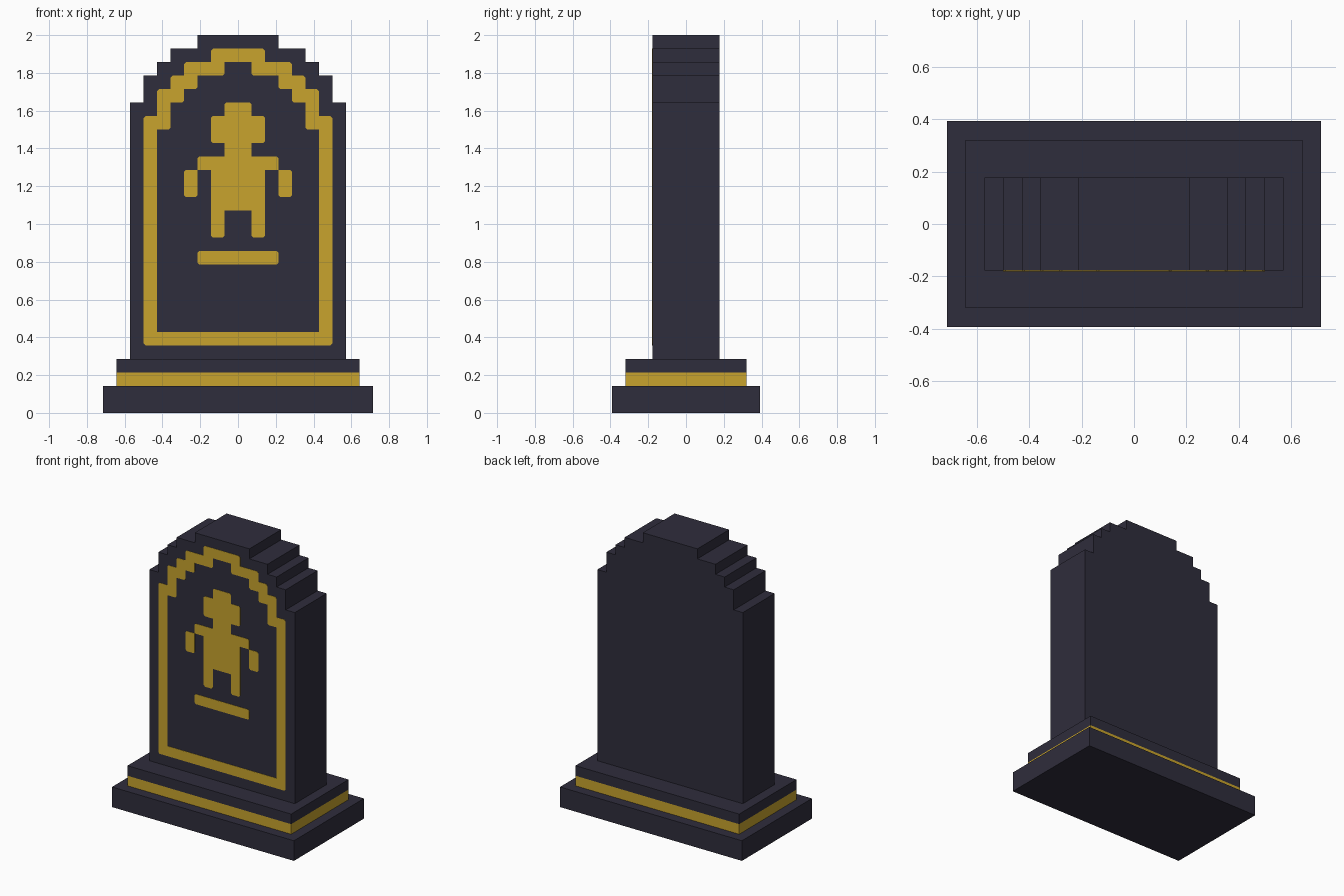
import bpy
import bmesh
from mathutils import Matrix

cube = bpy.data.objects.get("Cube")
if cube:
    bpy.data.objects.remove(cube, do_unlink=True)

U = 1 / 14           # one block of the stepped design
FRONT = -2.5 * U     # front surface of the slab


def material(name, color):
    m = bpy.data.materials.new(name)
    m.use_nodes = True
    m.diffuse_color = color
    m.node_tree.nodes["Principled BSDF"].inputs["Base Color"].default_value = color
    return m


STONE = material("dark stone", (0.0284, 0.0262, 0.0452, 1))
GOLD = material("gold", (0.578, 0.371, 0.026, 1))


def finish(name, bm, *mats):
    bmesh.ops.recalc_face_normals(bm, faces=bm.faces)
    mesh = bpy.data.meshes.new(name)
    bm.to_mesh(mesh)
    bm.free()
    for m in mats:
        mesh.materials.append(m)
    obj = bpy.data.objects.new(name, mesh)
    bpy.context.collection.objects.link(obj)
    return obj


def box(half_x, half_y, z0, z1):
    bm = bmesh.new()
    size = (2 * half_x * U, 2 * half_y * U, (z1 - z0) * U)
    place = Matrix.Translation((0, 0, (z0 + z1) / 2 * U))
    bmesh.ops.create_cube(bm, size=1, matrix=place @ Matrix.Diagonal((*size, 1)))
    return bm


def extrude(bm, faces, depth):
    new = bmesh.ops.extrude_face_region(bm, geom=faces)["geom"]
    verts = [v for v in new if isinstance(v, bmesh.types.BMVert)]
    bmesh.ops.translate(bm, verts=verts, vec=(0, depth, 0))


# Bottom step
finish("base", box(10, 5.5, 0, 2), STONE)

# Upper step, its sides gold on the lower half
bm = box(9, 4.5, 2, 4)
bmesh.ops.bisect_plane(bm, geom=bm.verts[:] + bm.edges[:] + bm.faces[:],
                       plane_co=(0, 0, 3 * U), plane_no=(0, 0, 1))
bm.normal_update()
for f in bm.faces:
    low = f.calc_center_median().z < 3 * U
    f.material_index = int(low and abs(f.normal.z) < 0.5)
finish("plinth", bm, STONE, GOLD)

# Slab with a stepped, arched top
right = [(8, 4)]
for half, top in [(8, 23), (7, 25), (6, 26), (5, 27), (3, 28)]:
    if right[-1][0] != half:
        right.append((half, right[-1][1]))
    right.append((half, top))
outline = right + [(-x, z) for x, z in reversed(right)]
bm = bmesh.new()
face = bm.faces.new([bm.verts.new((x * U, FRONT, z * U)) for x, z in outline])
extrude(bm, [face], 5 * U)
finish("slab", bm, STONE)


def inlay(name, rects):
    """Thin mirrored plate made of unit blocks, with nipped outer corners."""
    cells = set()
    for x0, x1, z0, z1 in rects:
        for x in range(x0, x1):
            for z in range(z0, z1):
                cells |= {(x, z), (-x - 1, z)}
    bm = bmesh.new()
    for x, z in sorted(cells):
        corners = [(x, z), (x + 1, z), (x + 1, z + 1), (x, z + 1)]
        bm.faces.new([bm.verts.new((a * U, FRONT, b * U)) for a, b in corners])
    bmesh.ops.remove_doubles(bm, verts=bm.verts, dist=0.001)
    tips = [v for v in bm.verts if len(v.link_faces) == 1]
    bmesh.ops.bevel(bm, geom=tips, offset=0.01, segments=1, affect='VERTICES')
    extrude(bm, bm.faces[:], -0.002)
    finish(name, bm, GOLD)


# Border following the arch
inlay("border", [(0, 7, 5, 6), (6, 7, 5, 22), (5, 6, 21, 24), (4, 5, 23, 25),
                 (3, 4, 24, 26), (1, 3, 25, 26), (0, 2, 26, 27)])

# Figure: head, neck, shoulders, arms, torso, legs
inlay("figure", [(0, 1, 22, 23), (0, 2, 20, 22), (0, 1, 19, 20), (0, 3, 18, 19),
                 (3, 4, 16, 18), (0, 2, 15, 18), (1, 2, 13, 15)])

# Bar under the figure
inlay("bar", [(0, 3, 11, 12)])
